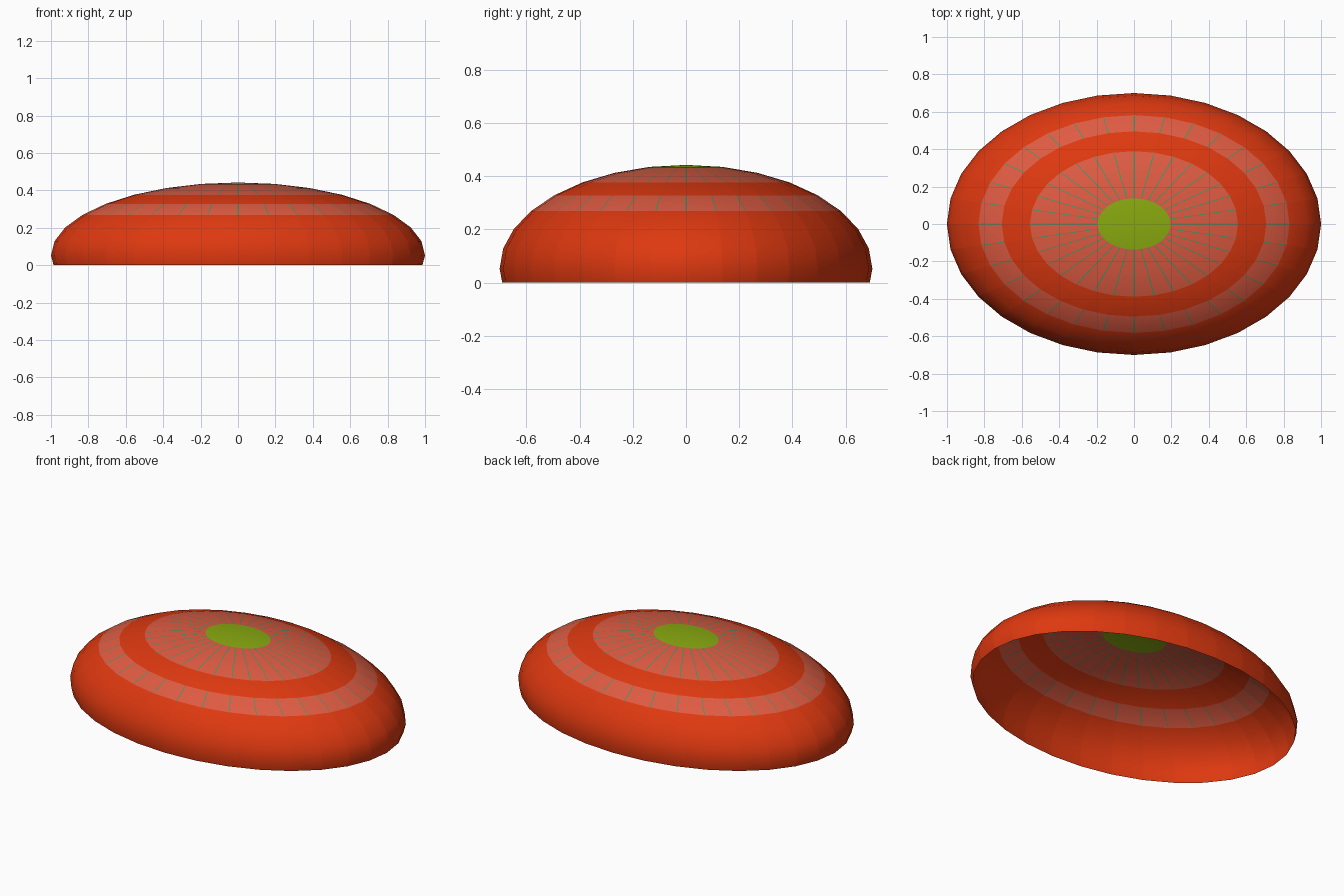
import bpy, bmesh, math

cube = bpy.data.objects.get("Cube")
if cube:
    bpy.data.objects.remove(cube, do_unlink=True)

SEGMENTS = 32
DEPTH, HEIGHT, CENTRE_Z = 0.7, 0.39, 0.052
SEAM = 0.002  # half width of a seam line


def material(name, colour):
    mat = bpy.data.materials.new(name)
    mat.use_nodes = True
    mat.diffuse_color = (*colour, 1)
    node = next(n for n in mat.node_tree.nodes if n.type == "BSDF_PRINCIPLED")
    node.inputs["Base Color"].default_value = (*colour, 1)
    node.inputs["Roughness"].default_value = 0.8
    return mat


RED, SALMON, GREEN, TEAL = range(4)
materials = [
    material("red", (0.73, 0.04, 0.005)),
    material("salmon", (0.73, 0.105, 0.055)),
    material("lime green", (0.25, 0.4, 0.005)),
    material("teal", (0.0, 0.42, 0.18)),
]

# Profile rings from the cap edge down to the open rim
profile = []
for step in range(1, 9):
    angle = step * math.pi / 16
    profile.append((math.sin(angle), CENTRE_Z + HEIGHT * math.cos(angle)))
profile.append((0.986, 0))
salmon_bands = {0, 1, 3}

bm = bmesh.new()


def make_ring(radius, z):
    """Two vertices per segment, leaving a narrow seam between segments."""
    ring = []
    for i in range(SEGMENTS):
        for side in (-1, 1):
            a = 2 * math.pi * i / SEGMENTS + side * SEAM / radius
            ring.append(bm.verts.new((radius * math.cos(a), DEPTH * radius * math.sin(a), z)))
    return ring


rings = [make_ring(r, z) for r, z in profile]
count = 2 * SEGMENTS

# Bands of the dome, with seam lines on the salmon ones
for band, (upper, lower) in enumerate(zip(rings, rings[1:])):
    for i in range(count):
        j = (i + 1) % count
        face = bm.faces.new((upper[i], lower[i], lower[j], upper[j]))
        if band in salmon_bands:
            face.material_index = TEAL if i % 2 == 0 else SALMON
        else:
            face.material_index = RED

# Green cap in the middle of the top
pole = bm.verts.new((0, 0, CENTRE_Z + HEIGHT))
for i in range(count):
    face = bm.faces.new((pole, rings[0][i], rings[0][(i + 1) % count]))
    face.material_index = GREEN

for face in bm.faces:
    face.smooth = True

mesh = bpy.data.meshes.new("dome_shell")
bm.to_mesh(mesh)
bm.free()
for mat in materials:
    mesh.materials.append(mat)
dome = bpy.data.objects.new("dome_shell", mesh)
bpy.context.collection.objects.link(dome)
